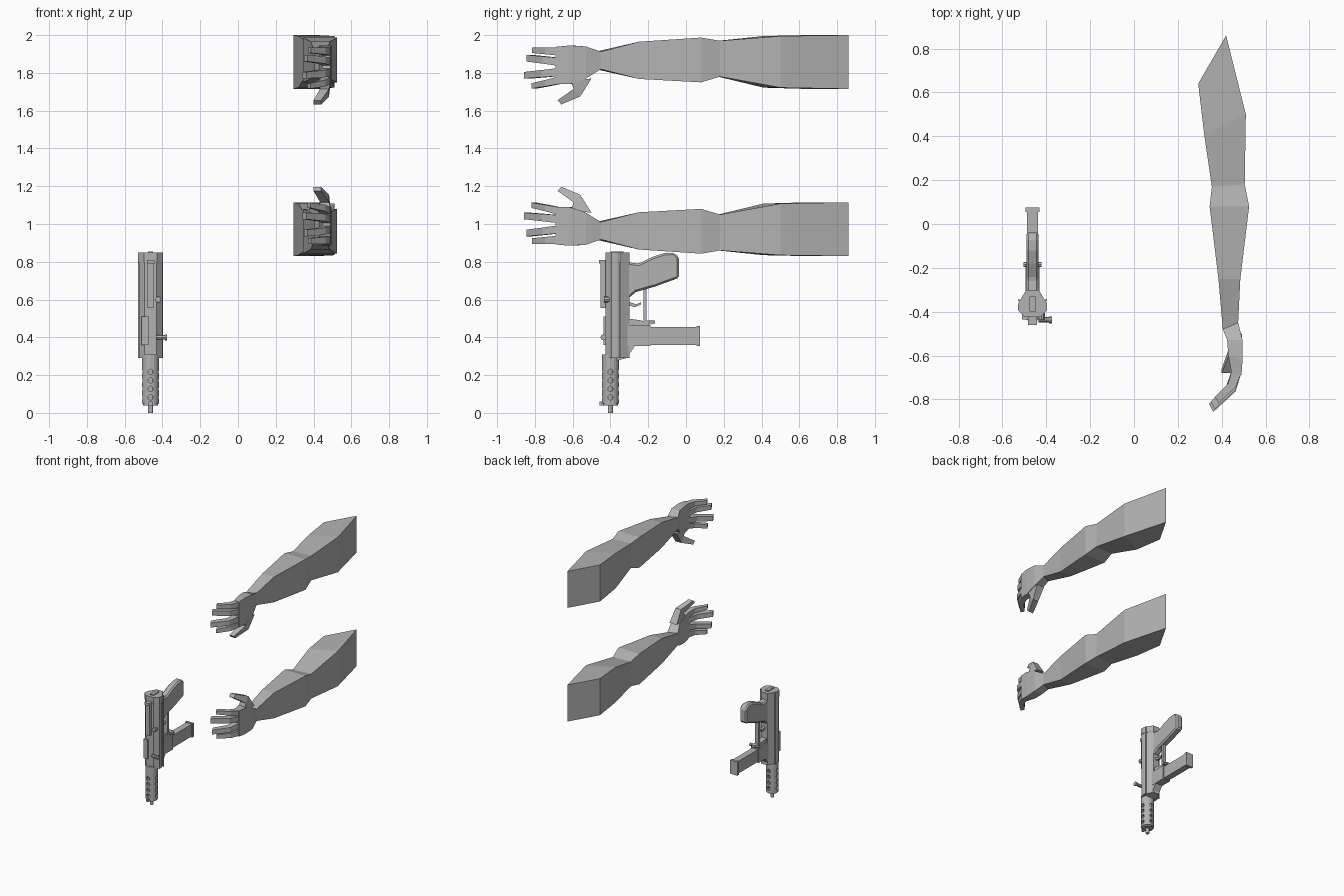
import bpy, bmesh, math
from mathutils import Matrix, Vector

if "Cube" in bpy.data.objects:
    bpy.data.objects.remove(bpy.data.objects["Cube"])

grey = bpy.data.materials.new("plain grey")
grey.use_nodes = True
grey.diffuse_color = (0.45, 0.45, 0.45, 1)
grey.node_tree.nodes["Principled BSDF"].inputs["Base Color"].default_value = (0.45, 0.45, 0.45, 1)

CX = -0.463   # centre plane of the weapon
MIRROR = 2.83  # sum of the heights of the two mirrored arms


def finish(name, bm):
    bmesh.ops.recalc_face_normals(bm, faces=bm.faces)
    mesh = bpy.data.meshes.new(name)
    bm.to_mesh(mesh)
    bm.free()
    mesh.materials.append(grey)
    obj = bpy.data.objects.new(name, mesh)
    bpy.context.collection.objects.link(obj)
    return obj


def loft(name, rings):
    """Skin equal-length point rings and cap both ends."""
    bm = bmesh.new()
    loops = [[bm.verts.new(p) for p in ring] for ring in rings]
    n = len(loops[0])
    for a, b in zip(loops, loops[1:]):
        for i in range(n):
            j = (i + 1) % n
            bm.faces.new((a[i], a[j], b[j], b[i]))
    bm.faces.new(loops[0])
    bm.faces.new(loops[-1])
    return finish(name, bm)


def side_prism(name, profile, half, cx=CX):
    """Extrude a y-z profile across x."""
    return loft(name, [[(cx + s * half, y, z) for y, z in profile] for s in (-1, 1)])


def box(name, x0, x1, y0, y1, z0, z1):
    return side_prism(name, [(y0, z0), (y1, z0), (y1, z1), (y0, z1)], (x1 - x0) / 2, (x0 + x1) / 2)


def mid_box(name, half, y0, y1, z0, z1):
    return box(name, CX - half, CX + half, y0, y1, z0, z1)


def rod(name, centre, radius, length, axis="Z", sides=12):
    bm = bmesh.new()
    direction = {"X": Vector((1, 0, 0)), "Y": Vector((0, 1, 0)), "Z": Vector((0, 0, 1))}[axis]
    turn = direction.to_track_quat("Z", "Y").to_matrix().to_4x4()
    bmesh.ops.create_cone(bm, cap_ends=True, segments=sides, radius1=radius, radius2=radius,
                          depth=length, matrix=Matrix.Translation(centre) @ turn)
    return finish(name, bm)


def apply_modifier(obj, mod):
    bpy.context.view_layer.objects.active = obj
    bpy.ops.object.modifier_apply(modifier=mod.name)


def cut(obj, cutter):
    mod = obj.modifiers.new("cut", "BOOLEAN")
    mod.operation, mod.solver, mod.object = "DIFFERENCE", "EXACT", cutter
    apply_modifier(obj, mod)
    bpy.data.objects.remove(cutter)


def bevel(obj, width):
    mod = obj.modifiers.new("bevel", "BEVEL")
    mod.width, mod.segments, mod.limit_method = width, 1, "ANGLE"
    apply_modifier(obj, mod)


# ---- Arms: each section is left x, left y, right x, right y, bottom z, top z
ARM = [
    (0.293, 0.64, 0.42, 0.86, 0.83, 1.115),
    (0.32, 0.41, 0.51, 0.50, 0.835, 1.108),
    (0.355, 0.17, 0.505, 0.18, 0.86, 1.05),
    (0.345, 0.08, 0.525, 0.08, 0.843, 1.08),
    (0.385, -0.25, 0.485, -0.25, 0.865, 1.062),
    (0.405, -0.48, 0.475, -0.45, 0.918, 1.01),
    (0.425, -0.53, 0.495, -0.53, 0.89, 1.06),
    (0.43, -0.60, 0.495, -0.62, 0.885, 1.09),
    (0.445, -0.68, 0.49, -0.69, 0.892, 1.09),
]
# Finger: base bottom/top, tip bottom/top, relative length
FINGERS = {
    "index": (1.05, 1.09, 1.085, 1.113, 0.78),
    "middle": (1.005, 1.047, 1.025, 1.06, 1.0),
    "ring": (0.95, 0.992, 0.935, 0.97, 0.93),
    "little": (0.895, 0.938, 0.895, 0.925, 0.77),
}


def ring_of(section, flip):
    xl, yl, xr, yr, lo, hi = section
    return [(x, y, MIRROR - z if flip else z)
            for x, y, z in ((xl, yl, lo), (xr, yr, lo), (xr, yr, hi), (xl, yl, hi))]


def build_arm(label, flip):
    loft(label + "_arm", [ring_of(s, flip) for s in ARM])
    for finger, (b0, b1, t0, t1, k) in FINGERS.items():
        base_y, base_x = -0.68, 0.465
        path = [(0.445, -0.67, 0.49, -0.68), (0.42, -0.74, 0.462, -0.765), (0.342, -0.82, 0.362, -0.857)]
        rings = []
        for i, (xl, yl, xr, yr) in enumerate(path):
            s, f = (k if i else 1), i / 2
            rings.append(ring_of((base_x + (xl - base_x) * s, base_y + (yl - base_y) * s,
                                  base_x + (xr - base_x) * s, base_y + (yr - base_y) * s,
                                  b0 + (t0 - b0) * f, b1 + (t1 - b1) * f), flip))
        loft(f"{label}_{finger}_finger", rings)
    # Thumb: outer y z, inner y z, left x, right x
    thumb = [(-0.50, 1.06, -0.61, 1.07, 0.43, 0.493),
             (-0.56, 1.155, -0.595, 1.115, 0.435, 0.482),
             (-0.66, 1.197, -0.68, 1.175, 0.40, 0.44)]
    loft(label + "_thumb", [[(x, y, MIRROR - z if flip else z)
                             for x, y, z in ((a, oy, oz), (b, oy, oz), (b, iy, iz), (a, iy, iz))]
                            for oy, oz, iy, iz, a, b in thumb])


build_arm("lower", False)
build_arm("upper", True)

# ---- Weapon receiver, standing muzzle down
half_section = [(0.027, -0.30), (0.062, -0.362), (0.062, -0.395), (0.032, -0.425)]
outline = half_section + [(-x, y) for x, y in reversed(half_section)]
loft("receiver", [[(CX + x, y, z) for x, y in outline] for z in (0.29, 0.845)])
loft("rear_cap", [[(CX + x * s, y, z) for x, y in outline] for s, z in ((1.05, 0.80), (1.05, 0.848))])
for s in (-1, 1):
    box("receiver_seam", CX + s * 0.062 - 0.004, CX + s * 0.062 + 0.004, -0.352, -0.344, 0.29, 0.845)
mid_box("rear_sight", 0.014, -0.40, -0.33, 0.84, 0.855)
mid_box("front_rail", 0.016, -0.452, -0.42, 0.555, 0.81)
mid_box("rail_catch", 0.02, -0.46, -0.42, 0.79, 0.81)
box("bolt_cover", CX - 0.047, CX - 0.012, -0.436, -0.40, 0.36, 0.51)
rod("charging_handle", (-0.405, -0.437, 0.40), 0.012, 0.06, "X", 8)
rod("charging_knob", (-0.381, -0.437, 0.40), 0.016, 0.012, "X", 8)
rod("side_button", (CX + 0.04, -0.42, 0.60), 0.016, 0.03, "Y", 8)
rod("cross_pin", (CX, -0.185, 0.48), 0.012, 0.08, "X", 8)
side_prism("lower_frame", [(-0.39, 0.27), (-0.315, 0.29), (-0.27, 0.355), (-0.27, 0.45), (-0.39, 0.45)], 0.03)

# ---- Perforated barrel shroud
shroud = rod("barrel_shroud", (CX, -0.40, 0.18), 0.046, 0.26, "Z", 16)
cut(shroud, rod("bore", (CX, -0.40, 0.17), 0.032, 0.30, "Z", 16))
for row in range(4):
    for axis in "XY":
        cut(shroud, rod("hole", (CX, -0.40, 0.082 + row * 0.045), 0.015, 0.2, axis, 8))
rod("barrel", (CX, -0.40, 0.20), 0.013, 0.40)
rod("muzzle_ring", (CX, -0.40, 0.048), 0.04, 0.016, "Z", 16)
mid_box("front_sight", 0.01, -0.458, -0.43, 0.04, 0.06)

# ---- Grip, trigger and guard
grip = side_prism("grip", [(-0.33, 0.80), (-0.25, 0.79), (-0.18, 0.825), (-0.12, 0.845), (-0.065, 0.848),
                           (-0.037, 0.825), (-0.037, 0.715), (-0.16, 0.67), (-0.265, 0.64),
                           (-0.30, 0.61), (-0.33, 0.61)], 0.028)
bevel(grip, 0.01)
side_prism("trigger", [(-0.31, 0.59), (-0.265, 0.575), (-0.238, 0.585), (-0.24, 0.572),
                       (-0.27, 0.56), (-0.31, 0.57)], 0.008)
mid_box("trigger_guard", 0.014, -0.226, -0.208, 0.46, 0.66)
side_prism("guard_base", [(-0.31, 0.46), (-0.19, 0.46), (-0.20, 0.485), (-0.225, 0.485),
                          (-0.24, 0.49), (-0.31, 0.50)], 0.02)
mid_box("magazine_latch", 0.014, -0.215, -0.165, 0.472, 0.49)

# ---- Magazine
mid_box("magazine_housing", 0.032, -0.31, -0.187, 0.353, 0.463)
mid_box("magazine", 0.025, -0.20, 0.065, 0.36, 0.455)
mid_box("magazine_base_plate", 0.031, 0.055, 0.075, 0.353, 0.46)
